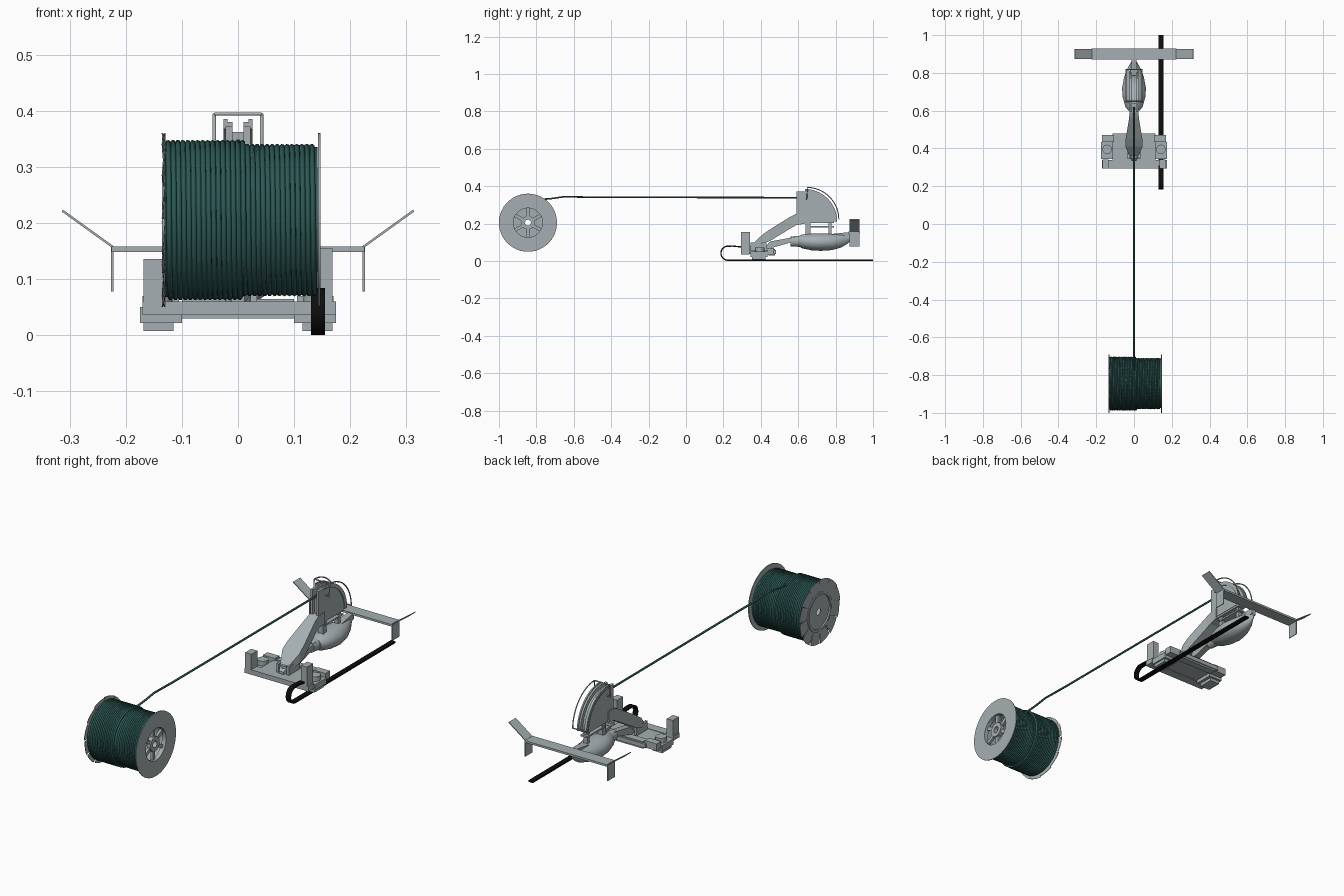
import bpy, bmesh
from math import sin, cos, pi, radians
from mathutils import Matrix, Vector

if "Cube" in bpy.data.objects:
    bpy.data.objects.remove(bpy.data.objects["Cube"])


def material(name, rgb):
    m = bpy.data.materials.new(name)
    m.use_nodes = True
    m.diffuse_color = (*rgb, 1)
    m.node_tree.nodes["Principled BSDF"].inputs["Base Color"].default_value = (*rgb, 1)
    return m


GREY = material("light grey metal", (0.38, 0.43, 0.445))
TEAL = material("dark teal cable", (0.025, 0.1, 0.09))
BLACK = material("black strap", (0.004, 0.004, 0.004))
DRUM = Vector((0, -0.845, 0.205))


def finish(name, bm, mat=GREY, smooth=False):
    bmesh.ops.recalc_face_normals(bm, faces=bm.faces)
    me = bpy.data.meshes.new(name)
    bm.to_mesh(me)
    bm.free()
    me.materials.append(mat)
    ob = bpy.data.objects.new(name, me)
    bpy.context.collection.objects.link(ob)
    if smooth:
        select(ob)
        bpy.ops.object.shade_smooth_by_angle(angle=radians(35))
    return ob


def select(ob):
    bpy.ops.object.select_all(action='DESELECT')
    ob.select_set(True)
    bpy.context.view_layer.objects.active = ob


def box(name, x, y, z, mat=GREY, turn=None):
    """Box from (low, high) ranges, with an optional transform."""
    bm = bmesh.new()
    mid = [(a + b) / 2 for a, b in (x, y, z)]
    size = [b - a for a, b in (x, y, z)]
    m = Matrix.Translation(mid) @ Matrix.Diagonal((*size, 1))
    bmesh.ops.create_cube(bm, size=1, matrix=(turn or Matrix()) @ m)
    return finish(name, bm, mat)


def cylinder(name, loc, r, h, sides=20):
    bm = bmesh.new()
    bmesh.ops.create_cone(bm, cap_ends=True, segments=sides, radius1=r, radius2=r,
                          depth=h, matrix=Matrix.Translation(loc))
    return finish(name, bm, GREY, True)


def prism(name, profile, x0, x1, smooth=False):
    """Extrude a (y, z) outline along x."""
    bm = bmesh.new()
    face = bm.faces.new([bm.verts.new((x0, y, z)) for y, z in profile])
    new = bmesh.ops.extrude_face_region(bm, geom=[face])["geom"]
    bmesh.ops.translate(bm, vec=(x1 - x0, 0, 0),
                        verts=[v for v in new if isinstance(v, bmesh.types.BMVert)])
    return finish(name, bm, GREY, smooth)


def loft(name, sections, n=4):
    """Skin rings given as (y, half width, low z, high z)."""
    bm = bmesh.new()
    k = 2 ** 0.5 if n == 4 else 1
    rings = []
    for y, w, lo, hi in sections:
        angles = [2 * pi * (i + 0.5) / n for i in range(n)]
        rings.append([bm.verts.new((k * w * cos(a), y, (lo + hi) / 2 + k * (hi - lo) / 2 * sin(a)))
                      for a in angles])
    for a, b in zip(rings, rings[1:]):
        for i in range(n):
            j = (i + 1) % n
            bm.faces.new((a[i], a[j], b[j], b[i]))
    bm.faces.new(rings[0])
    bm.faces.new(rings[-1])
    return finish(name, bm, GREY, n > 4)


def lathe(name, profile, mat=GREY, steps=64):
    """Spin a closed (x, radius) outline round the drum axis."""
    bm = bmesh.new()
    rings = [[bm.verts.new(DRUM + Vector((x, r * cos(t), r * sin(t)))) for x, r in profile]
             for t in (2 * pi * i / steps for i in range(steps))]
    n = len(profile)
    for i, a in enumerate(rings):
        b = rings[(i + 1) % steps]
        for j in range(n):
            bm.faces.new((a[j], a[(j + 1) % n], b[(j + 1) % n], b[j]))
    return finish(name, bm, mat, True)


def ring(name, x0, x1, r0, r1, mat=GREY):
    return lathe(name, [(x0, r0), (x0, r1), (x1, r1), (x1, r0)], mat)


def tube(name, points, r, mat=GREY):
    cu = bpy.data.curves.new(name, 'CURVE')
    cu.dimensions = '3D'
    cu.bevel_depth, cu.bevel_resolution, cu.use_fill_caps = r, 1, True
    sp = cu.splines.new('POLY')
    sp.points.add(len(points) - 1)
    for p, co in zip(sp.points, points):
        p.co = (*co, 1)
    cu.materials.append(mat)
    ob = bpy.data.objects.new(name, cu)
    bpy.context.collection.objects.link(ob)
    select(ob)
    bpy.ops.object.convert(target='MESH')
    bpy.ops.object.shade_smooth_by_angle(angle=radians(65))


def arc(cy, cz, r, a0, a1, n=16):
    return [(cy + r * cos(radians(a0 + (a1 - a0) * i / n)),
             cz + r * sin(radians(a0 + (a1 - a0) * i / n))) for i in range(n + 1)]


# Cable drum: core, wound cable with a deeper layer on one half
ring("drum_core", -0.13, 0.143, 0.088, 0.092)
ring("cable_core_deep", -0.13, 0.01, 0.092, 0.137, TEAL)
ring("cable_core_shallow", 0.01, 0.142, 0.092, 0.13, TEAL)
TURNS, STEPS = 30, 40
coil = []
for i in range(TURNS * STEPS + 1):
    x = -0.127 + 0.265 * i / (TURNS * STEPS)
    r = 0.138 if x < 0.01 else 0.131
    t = 2 * pi * i / STEPS
    coil.append(DRUM + Vector((x, r * cos(t), r * sin(t))))
tube("wound_cable", coil, 0.005, TEAL)

# Spoked flange on the left of the drum
ring("spoked_flange", 0.143, 0.147, 0.086, 0.155)
ring("wheel_rim", 0.125, 0.147, 0.078, 0.09)
ring("wheel_hub", 0.122, 0.142, 0.016, 0.036)
for i in range(6):
    turn = Matrix.Translation(DRUM) @ Matrix.Rotation(i * pi / 3, 4, 'X')
    box("wheel_spoke", (0.124, 0.136), (-0.009, 0.009), (0.03, 0.082), turn=turn)

# Flange of slightly tilted plates on the right of the drum
bm = bmesh.new()
for i in range(12):
    a0, a1 = 2 * pi * i / 12, 2 * pi * (i + 0.97) / 12
    pts = []
    for r, order in ((0.088, 1), (0.155, -1)):
        for j in range(7)[::order]:
            a = a0 + (a1 - a0) * j / 6
            x = -0.131 - 0.005 * j / 6 * (r > 0.1)
            pts.append((x, r, a))
    v = [bm.verts.new(DRUM + Vector((x, r * cos(a), r * sin(a)))) for x, r, a in pts]
    for j in range(6):
        bm.faces.new((v[j], v[j + 1], v[12 - j], v[13 - j]))
plates = finish("plated_flange", bm)
plates.modifiers.new("thickness", 'SOLIDIFY').thickness = 0.002
ring("plate_ring", -0.135, -0.128, 0.082, 0.094)
ring("plate_disc", -0.128, -0.124, 0.016, 0.084)

# Pulled cable
tube("pulled_cable", [(0, -0.79, 0.328), (0, -0.72, 0.334), (0, -0.65, 0.344), (0, -0.5, 0.341),
                      (0, 0.62, 0.339)], 0.005, TEAL)

# Black strap lying on the ground and looping up to the base
path = [(1.0, 0.004), (0.225, 0.004)] + arc(0.225, 0.042, 0.038, 260, 100, 14) + [(0.25, 0.08), (0.31, 0.074)]
bm = bmesh.new()
rows = [[bm.verts.new((x, y, z)) for x in (0.13, 0.155)] for y, z in path]
for a, b in zip(rows, rows[1:]):
    bm.faces.new((a[0], a[1], b[1], b[0]))
strap = finish("strap", bm, BLACK)
mod = strap.modifiers.new("thickness", 'SOLIDIFY')
mod.thickness, mod.offset = 0.007, 0

# Base platform with feet and posts
box("base_plate", (-0.115, 0.115), (0.295, 0.48), (0.038, 0.058))
box("base_front_beam", (-0.17, 0.175), (0.295, 0.34), (0.036, 0.06))
box("base_rear_beam", (-0.1, 0.1), (0.44, 0.475), (0.03, 0.064))
for s, top in ((-1, 0.136), (1, 0.154)):
    def span(a, b):
        return tuple(sorted((s * a, s * b)))
    box("post", span(0.135, 0.168), (0.295, 0.342), (0.05, top))
    box("foot_arm", span(0.1, 0.175), (0.345, 0.435), (0.022, 0.05))
    box("foot_pad", span(0.115, 0.168), (0.352, 0.425), (0.007, 0.026))
    cylinder("foot_boss", (s * 0.142, 0.395, 0.04), 0.025, 0.066)
    box("foot_clamp", span(0.105, 0.17), (0.435, 0.47), (0.036, 0.07))
    box("pivot_cheek", span(0.022, 0.034), (0.345, 0.43), (0.055, 0.1))

# Lifting arm with its pivot
cylinder("pivot_post", (0, 0.37, 0.075), 0.024, 0.04)
loft("arm", [(0.335, 0.012, 0.058, 0.072), (0.41, 0.046, 0.095, 0.142), (0.45, 0.044, 0.108, 0.17),
             (0.56, 0.026, 0.175, 0.238), (0.59, 0.024, 0.192, 0.252), (0.635, 0.026, 0.2, 0.255)])
prism("arm_link", [(0.42, 0.07), (0.44, 0.065), (0.58, 0.105), (0.58, 0.128), (0.45, 0.105)], -0.016, 0.016)

# Streamlined pod and its tail
loft("pod_nose", [(0.56, 0.022, 0.078, 0.132), (0.64, 0.03, 0.072, 0.138)], 12)
loft("pod", [(0.6, 0.03, 0.08, 0.132), (0.62, 0.046, 0.068, 0.142), (0.67, 0.06, 0.057, 0.147),
             (0.72, 0.064, 0.054, 0.148), (0.78, 0.052, 0.058, 0.146), (0.83, 0.032, 0.072, 0.144),
             (0.86, 0.014, 0.09, 0.142), (0.88, 0.005, 0.11, 0.14)], 24)
loft("tail_mount", [(0.78, 0.02, 0.1, 0.145), (0.88, 0.012, 0.125, 0.155)])

# Tail wing with drooping and raised tips
box("tail_wing", (-0.225, 0.225), (0.87, 0.93), (0.148, 0.158))
for s in (-1, 1):
    box("drooping_fin", tuple(sorted((s * 0.222, s * 0.226))), (0.873, 0.927), (0.078, 0.158))
    tilt = Matrix.Translation((s * 0.223, 0, 0.157)) @ Matrix.Rotation(-s * 0.624, 4, 'Y')
    box("raised_fin", tuple(sorted((0, s * 0.111))), (0.873, 0.927), (-0.002, 0.002), turn=tilt)

# Cable guide: grooved quadrant, entry block and wire hoops
def sector(r):
    return [(0.635, 0.212)] + arc(0.635, 0.212, r, 0, 90)


prism("quadrant_core", sector(0.15), -0.01, 0.01, True)
for s in (-1, 1):
    a, b = sorted((s * 0.01, s * 0.022))
    prism("quadrant_cheek", sector(0.168), a, b, True)
    prism("quadrant_rib", arc(0.635, 0.212, 0.173, 0, 90) + arc(0.635, 0.212, 0.155, 90, 0),
          *sorted((s * 0.019, s * 0.026)), True)
    box("entry_block", (a, b), (0.592, 0.64), (0.245, 0.372))
    hoop = arc(0.645, 0.222, 0.172, 0, 88)
    tube("guard_hoop", [(s * 0.042, y, z) for y, z in hoop] + [(s * 0.042, 0.645, 0.33)], 0.003)
box("entry_block_web", (-0.012, 0.012), (0.605, 0.64), (0.245, 0.325))
for y, z in ((0.65, 0.394), (0.817, 0.224)):
    tube("guard_crossbar", [(-0.042, y, z), (0.042, y, z)], 0.003)
tube("guard_stay", [(-0.042, 0.645, 0.335), (0.042, 0.645, 0.335)], 0.003)

# Struts between quadrant and pod
box("quadrant_foot", (-0.02, 0.02), (0.63, 0.79), (0.203, 0.214))
box("strut_shelf", (-0.018, 0.018), (0.65, 0.79), (0.18, 0.188))
box("front_strut", (-0.014, 0.014), (0.64, 0.665), (0.135, 0.21))
box("rear_strut", (-0.01, 0.01), (0.762, 0.778), (0.135, 0.208))
